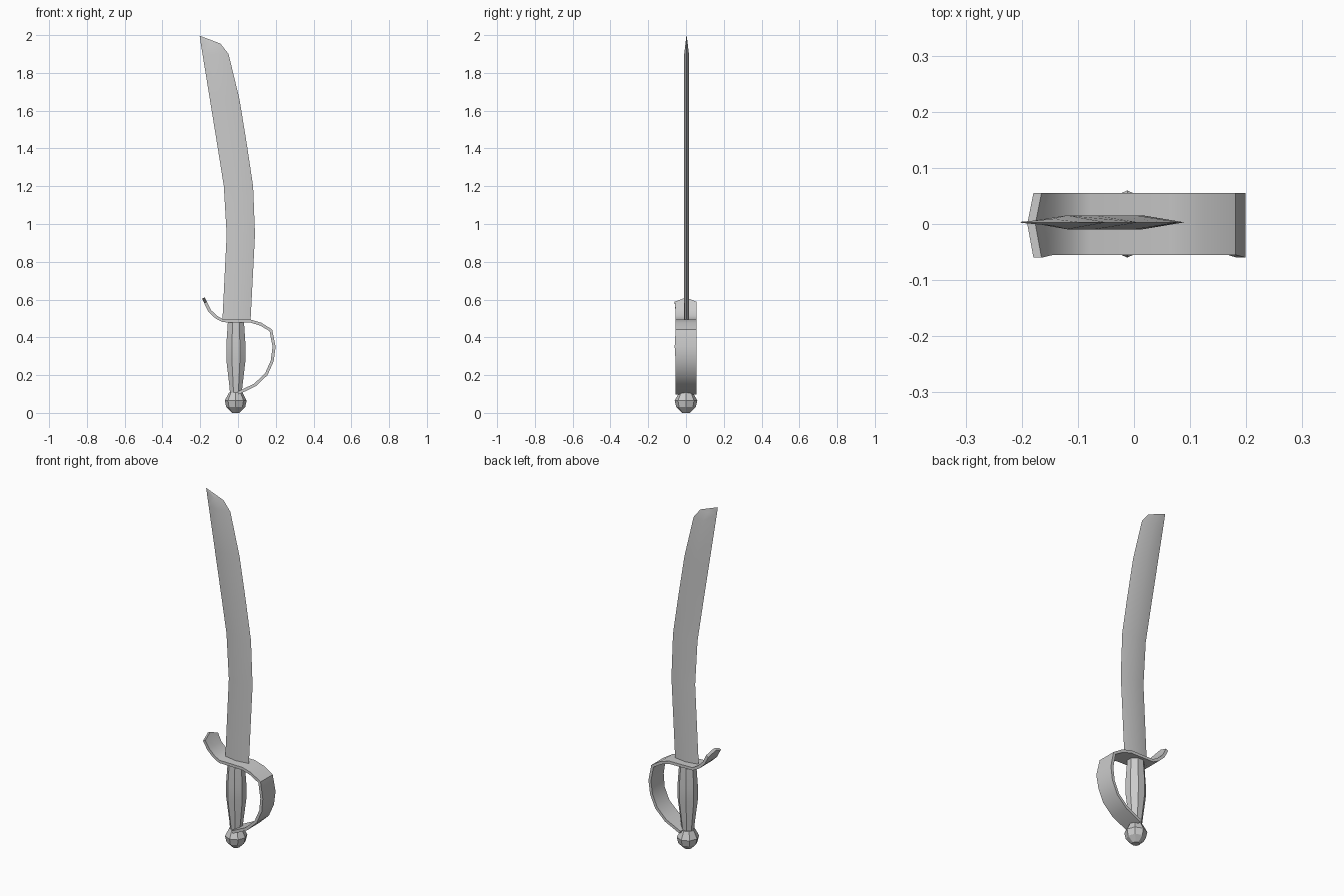
import bpy, bmesh, math
from mathutils import Vector

if "Cube" in bpy.data.objects:
    bpy.data.objects.remove(bpy.data.objects["Cube"])


def loft(name, rings, smooth=True):
    """Skin a list of equal-sized vertex rings and cap both ends."""
    bm = bmesh.new()
    vs = [[bm.verts.new(p) for p in r] for r in rings]
    n = len(rings[0])
    for a, b in zip(vs, vs[1:]):
        for i in range(n):
            j = (i + 1) % n
            bm.faces.new((a[i], a[j], b[j], b[i]))
    bm.faces.new(vs[0])
    bm.faces.new(vs[-1])
    bmesh.ops.remove_doubles(bm, verts=bm.verts, dist=0.0005)
    bmesh.ops.recalc_face_normals(bm, faces=bm.faces)
    me = bpy.data.meshes.new(name)
    bm.to_mesh(me)
    bm.free()
    ob = bpy.data.objects.new(name, me)
    bpy.context.collection.objects.link(ob)
    if smooth:
        bpy.ops.object.select_all(action='DESELECT')
        ob.select_set(True)
        bpy.context.view_layer.objects.active = ob
        bpy.ops.object.shade_smooth_by_angle(angle=math.radians(30))
    return ob


def octagon(cx, z, rx, ry, turn=0.0):
    return [(cx + rx * math.cos(math.tau * i / 8 + turn),
             ry * math.sin(math.tau * i / 8 + turn), z) for i in range(8)]


# Blade: diamond sections given as (back x, back z, edge x, edge z, half thickness)
blade = [(-0.083, 0.48, 0.066, 0.48, 0.0125), (-0.06, 0.945, 0.09, 0.945, 0.0125),
         (-0.075, 1.2, 0.08, 1.2, 0.0125), (-0.11, 1.42, 0.047, 1.42, 0.0125),
         (-0.149, 1.66, 0.008, 1.66, 0.0125), (-0.188, 1.9, -0.05, 1.9, 0.0125),
         (-0.197, 1.955, -0.093, 1.955, 0.006), (-0.203, 1.995, -0.198, 1.995, 0.001)]
Y = 0.003
loft("blade", [[(a, Y, az), ((a + b) / 2, Y - t, (az + bz) / 2), (b, Y, bz),
                ((a + b) / 2, Y + t, (az + bz) / 2)] for a, az, b, bz, t in blade])

# Grip: slightly swollen octagonal handle
grip = [(0.09, 0.034), (0.13, 0.036), (0.28, 0.055), (0.36, 0.055), (0.485, 0.046)]
loft("grip", [octagon(-0.011, z, r, r * 0.9, math.pi / 8) for z, r in grip])

# Pommel: faceted knob
pommel = [(0.0, 0.02), (0.03, 0.05), (0.065, 0.058), (0.108, 0.036)]
loft("pommel", [octagon(-0.012, z, r, r * 1.03) for z, r in pommel], smooth=False)

# Guard: ribbon following a path from the quillon tip round to the pommel
path = [Vector(p) for p in ((-0.172, 0.585), (-0.15, 0.54), (-0.115, 0.507), (-0.08, 0.488),
        (0.066, 0.486), (0.12, 0.47), (0.174, 0.437), (0.191, 0.35), (0.181, 0.275),
        (0.15, 0.205), (0.09, 0.148), (0.0, 0.105))]
W, T = 0.055, 0.008
rings = []
for i, p in enumerate(path):
    d = (path[min(i + 1, len(path) - 1)] - path[max(i - 1, 0)]).normalized()
    n = Vector((-d.y, d.x)) * T
    tip = -d * 0.025 if i == 0 else Vector((0, 0))
    w = 0.06 if i in (0, 7) else W
    ring = []
    for s, y, q in ((1, -w, p), (1, 0, p + tip), (1, W, p),
                    (-1, W, p), (-1, 0, p + tip), (-1, -w, p)):
        c = q + n * s
        ring.append((c.x, y, c.y))
    rings.append(ring)
loft("hand_guard", rings)
